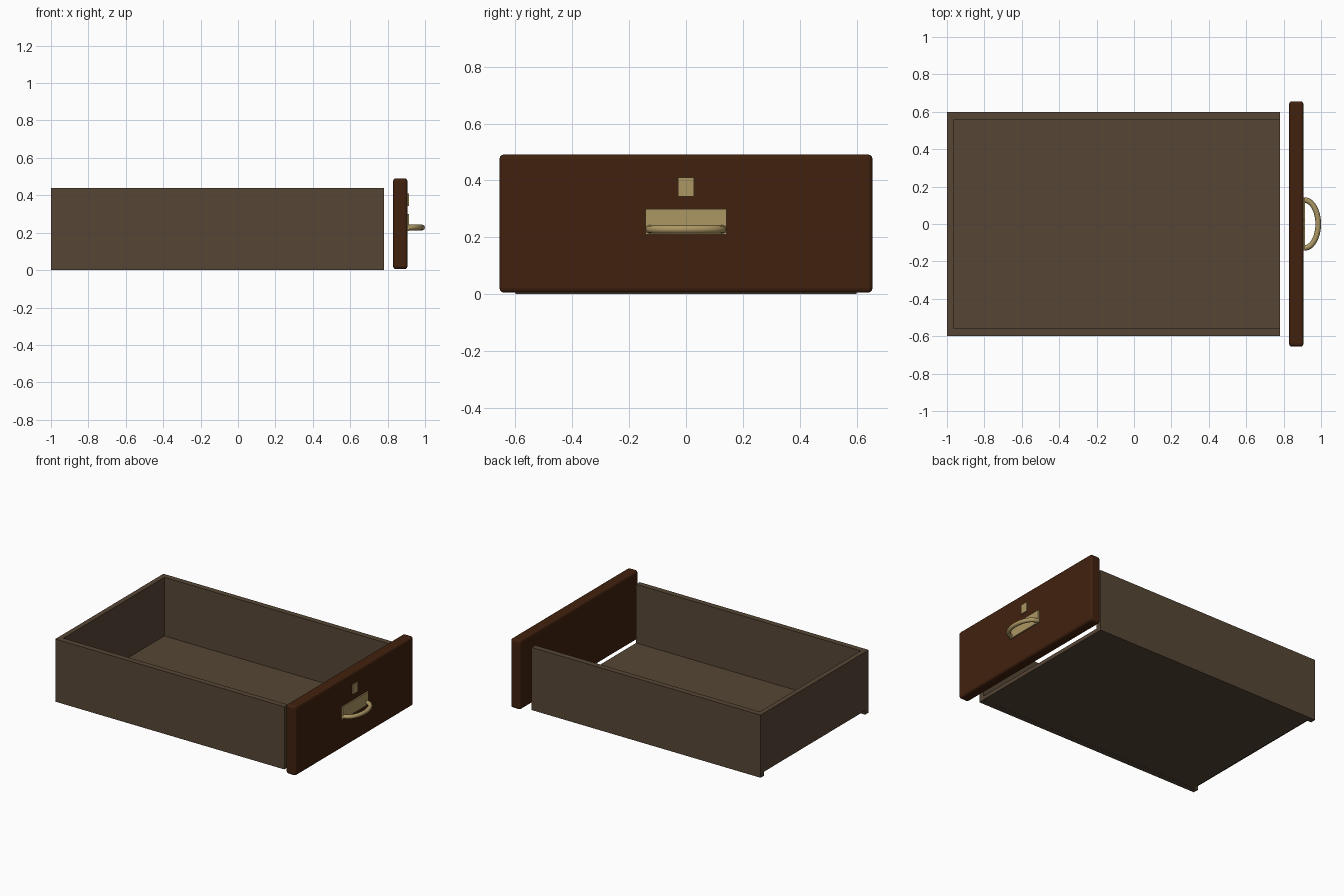
import bpy, math

if "Cube" in bpy.data.objects:
    bpy.data.objects.remove(bpy.data.objects["Cube"])


def material(name, rgb):
    m = bpy.data.materials.new(name)
    m.diffuse_color = (*rgb, 1)
    m.use_nodes = True
    m.node_tree.nodes["Principled BSDF"].inputs["Base Color"].default_value = m.diffuse_color
    return m


box_wood = material("dull_brown_wood", (0.093, 0.061, 0.036))
front_wood = material("dark_red_wood", (0.053, 0.0152, 0.0044))
brass = material("aged_brass", (0.413, 0.305, 0.125))


def block(name, x, y, z, mat, bevel=0, segments=1):
    """Box given by (min, max) on each axis, with optional rounded edges."""
    c = [(a + b) / 2 for a, b in (x, y, z)]
    bpy.ops.mesh.primitive_cube_add(size=1, location=c)
    o = bpy.context.object
    o.name = name
    o.scale = [b - a for a, b in (x, y, z)]
    bpy.ops.object.transform_apply(location=False, rotation=False, scale=True)
    o.data.materials.append(mat)
    if bevel:
        mod = o.modifiers.new("bevel", "BEVEL")
        mod.width, mod.segments = bevel, segments
    return o


# Drawer box: open front, back wall raised above the floor panel
for side, s in (("left_side", -1), ("right_side", 1)):
    block(side, (-1, 0.78), sorted((s * 0.56, s * 0.6)), (0, 0.44), box_wood)
block("back_wall", (-1, -0.965), (-0.56, 0.56), (0.028, 0.44), box_wood)
block("floor_panel", (-0.965, 0.78), (-0.56, 0.56), (0.001, 0.028), box_wood)

# Detached front panel with rounded edges
block("drawer_front", (0.829, 0.906), (-0.656, 0.656), (0.005, 0.491),
      front_wood, 0.016, 3)

# Brass plates
block("handle_plate", (0.904, 0.915), (-0.143, 0.143), (0.21, 0.30), brass)
block("lock_plate", (0.904, 0.915), (-0.028, 0.028), (0.344, 0.41), brass)

# Bowed handle: tube swept along a half ellipse
curve = bpy.data.curves.new("handle", "CURVE")
curve.dimensions = "3D"
curve.bevel_depth = 0.015
curve.bevel_resolution = 2
curve.use_fill_caps = True
sp = curve.splines.new("POLY")
steps = 20
sp.points.add(steps)
for i, p in enumerate(sp.points):
    a = math.pi * i / steps - math.pi / 2
    p.co = (0.912 + 0.073 * math.cos(a), 0.128 * math.sin(a), 0.228, 1)
curve.materials.append(brass)
handle = bpy.data.objects.new("handle", curve)
bpy.context.collection.objects.link(handle)
bpy.ops.object.select_all(action="DESELECT")
handle.select_set(True)
bpy.context.view_layer.objects.active = handle
bpy.ops.object.convert(target="MESH")
bpy.ops.object.shade_smooth_by_angle(angle=math.radians(50))
